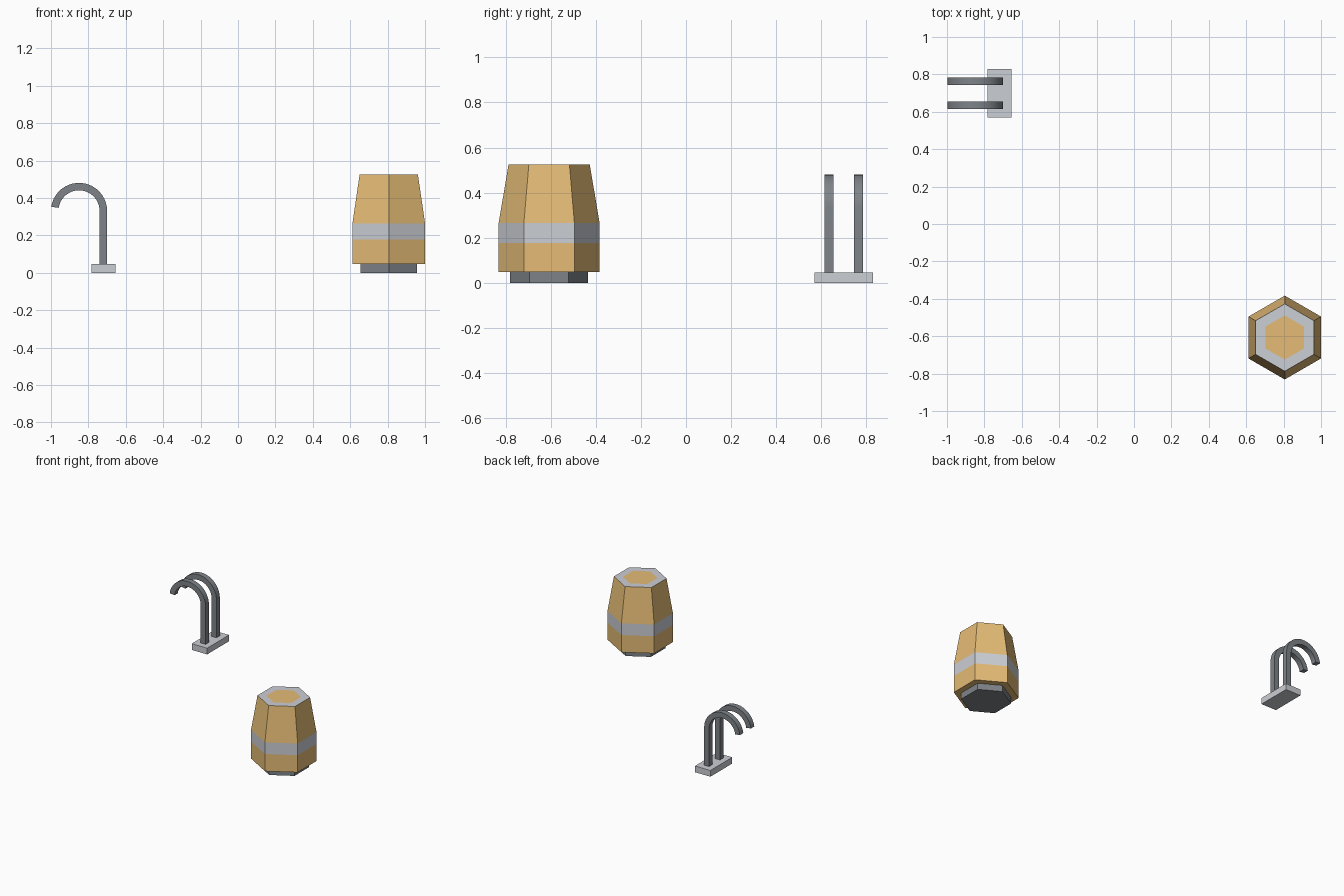
import bpy, bmesh, math

if "Cube" in bpy.data.objects:
    bpy.data.objects.remove(bpy.data.objects["Cube"])


def material(name, rgb):
    m = bpy.data.materials.new(name)
    m.diffuse_color = (*rgb, 1)
    m.use_nodes = True
    m.node_tree.nodes["Principled BSDF"].inputs["Base Color"].default_value = m.diffuse_color
    return m


TAN = material("tan", (0.78, 0.50, 0.18))
PALE = material("pale_grey", (0.60, 0.62, 0.66))
DARK = material("dark_grey", (0.21, 0.23, 0.25))


def finish(bm, name, mats):
    bmesh.ops.recalc_face_normals(bm, faces=bm.faces)
    mesh = bpy.data.meshes.new(name)
    bm.to_mesh(mesh)
    bm.free()
    for m in mats:
        mesh.materials.append(m)
    obj = bpy.data.objects.new(name, mesh)
    bpy.context.collection.objects.link(obj)
    return obj


def hex_lathe(name, centre, rings, slots, mats):
    """Closed hexagonal stack of (radius, z) rings; slots colour each span, then the top cap."""
    bm = bmesh.new()
    loops = []
    for r, z in rings:
        angles = [math.radians(90 + 60 * k) for k in range(6)]
        loops.append([bm.verts.new((centre[0] + r * math.cos(a),
                                    centre[1] + r * math.sin(a), z)) for a in angles])
    for a, b, slot in zip(loops, loops[1:], slots):
        for k in range(6):
            j = (k + 1) % 6
            bm.faces.new((a[k], a[j], b[j], b[k])).material_index = slot
    bm.faces.new(loops[0][::-1])
    bm.faces.new(loops[-1]).material_index = slots[-1]
    return finish(bm, name, mats)


# Barrel: foot, then body with a flush band and a two-tone lid
POT = (0.806, -0.607)
hex_lathe("barrel_foot", POT, [(0.173, 0), (0.173, 0.05)], [0, 0], [DARK])
hex_lathe("barrel_body", POT,
          [(0.224, 0.048), (0.224, 0.177), (0.224, 0.265), (0.18, 0.525), (0.118, 0.525)],
          [0, 1, 0, 1, 0], [TAN, PALE])

# Base plate of the hooked pipes
bm = bmesh.new()
bmesh.ops.create_cube(bm, size=1)
bmesh.ops.scale(bm, vec=(0.128, 0.26, 0.047), verts=bm.verts)
bmesh.ops.translate(bm, vec=(-0.72, 0.70, 0.0235), verts=bm.verts)
finish(bm, "base_plate", [PALE])


# Square-section pipe: straight post, then an arc curling towards -x
def hooked_pipe(name, y, half=0.02, radius=0.13, cx=-0.85, cz=0.331, steps=20):
    bm = bmesh.new()
    angles = [math.radians(171.5 * i / steps) for i in range(steps + 1)]
    path = [(0, 0.047)] + [(a, cz) for a in angles]
    loops = []
    for a, z in path:
        loop = []
        for dr, dy in ((-half, -half), (half, -half), (half, half), (-half, half)):
            r = radius + dr
            loop.append(bm.verts.new((cx + r * math.cos(a), y + dy, z + r * math.sin(a))))
        loops.append(loop)
    for a, b in zip(loops, loops[1:]):
        for k in range(4):
            j = (k + 1) % 4
            bm.faces.new((a[k], a[j], b[j], b[k]))
    bm.faces.new(loops[0][::-1])
    bm.faces.new(loops[-1])
    obj = finish(bm, name, [DARK])
    bpy.ops.object.select_all(action='DESELECT')
    obj.select_set(True)
    bpy.context.view_layer.objects.active = obj
    bpy.ops.object.shade_smooth_by_angle(angle=math.radians(30))


for side, y in (("front", 0.634), ("back", 0.764)):
    hooked_pipe(side + "_hooked_pipe", y)
